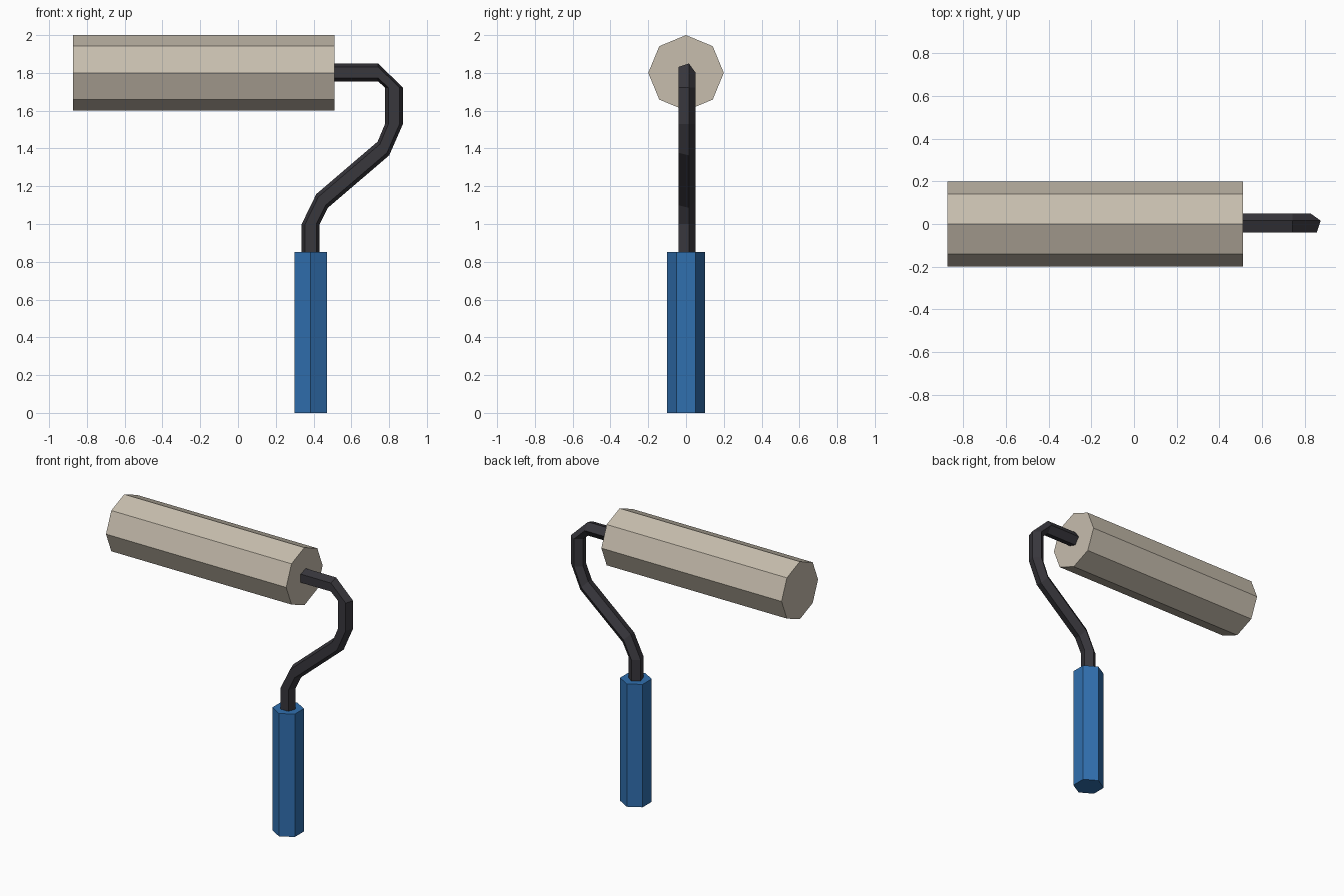
import bpy
import bmesh
from math import sin, cos, pi, radians
from mathutils import Vector

cube = bpy.data.objects.get("Cube")
if cube:
    bpy.data.objects.remove(cube, do_unlink=True)


def make_material(name, color):
    mat = bpy.data.materials.new(name)
    mat.use_nodes = True
    mat.diffuse_color = (*color, 1)
    mat.node_tree.nodes["Principled BSDF"].inputs["Base Color"].default_value = (*color, 1)
    return mat


def sweep(name, rings, radius, sides, mat):
    """Join polygon rings (x, z, heading in degrees); one corner points to +y."""
    bm = bmesh.new()
    loops = []
    for x, z, heading in rings:
        t = radians(heading)
        side = Vector((sin(t), 0, -cos(t)))
        back = Vector((0, 1, 0))
        loop = []
        for i in range(sides):
            a = 2 * pi * i / sides
            loop.append(bm.verts.new(Vector((x, 0, z)) + radius * (cos(a) * back + sin(a) * side)))
        loops.append(loop)
    for a, b in zip(loops, loops[1:]):
        for i in range(sides):
            j = (i + 1) % sides
            bm.faces.new((a[i], a[j], b[j], b[i]))
    bm.faces.new(loops[0])
    bm.faces.new(loops[-1])
    bmesh.ops.recalc_face_normals(bm, faces=bm.faces)
    mesh = bpy.data.meshes.new(name)
    bm.to_mesh(mesh)
    bm.free()
    mesh.materials.append(mat)
    obj = bpy.data.objects.new(name, mesh)
    bpy.context.collection.objects.link(obj)
    return obj


cream = make_material("cream_nap", (0.57, 0.51, 0.42))
blue = make_material("blue_grip", (0.03, 0.16, 0.43))
black = make_material("black_metal", (0.04, 0.038, 0.046))

# Octagonal paint roller
sweep("roller", [(-0.874, 1.8, 0), (0.51, 1.8, 0)], 0.2, 8, cream)

# Hexagonal grip
sweep("handle", [(0.385, 0, 90), (0.385, 0.853, 90)], 0.1, 6, blue)

# Bent five-sided rod from grip to roller
rod_path = [
    (0.385, 0.84, 90), (0.385, 1.0, 90),
    (0.445, 1.122, 40), (0.77, 1.4, 40),
    (0.826, 1.53, 90), (0.826, 1.722, 90),
    (0.742, 1.802, 180), (0.5, 1.802, 180),
]
sweep("frame_rod", rod_path, 0.05, 5, black)
